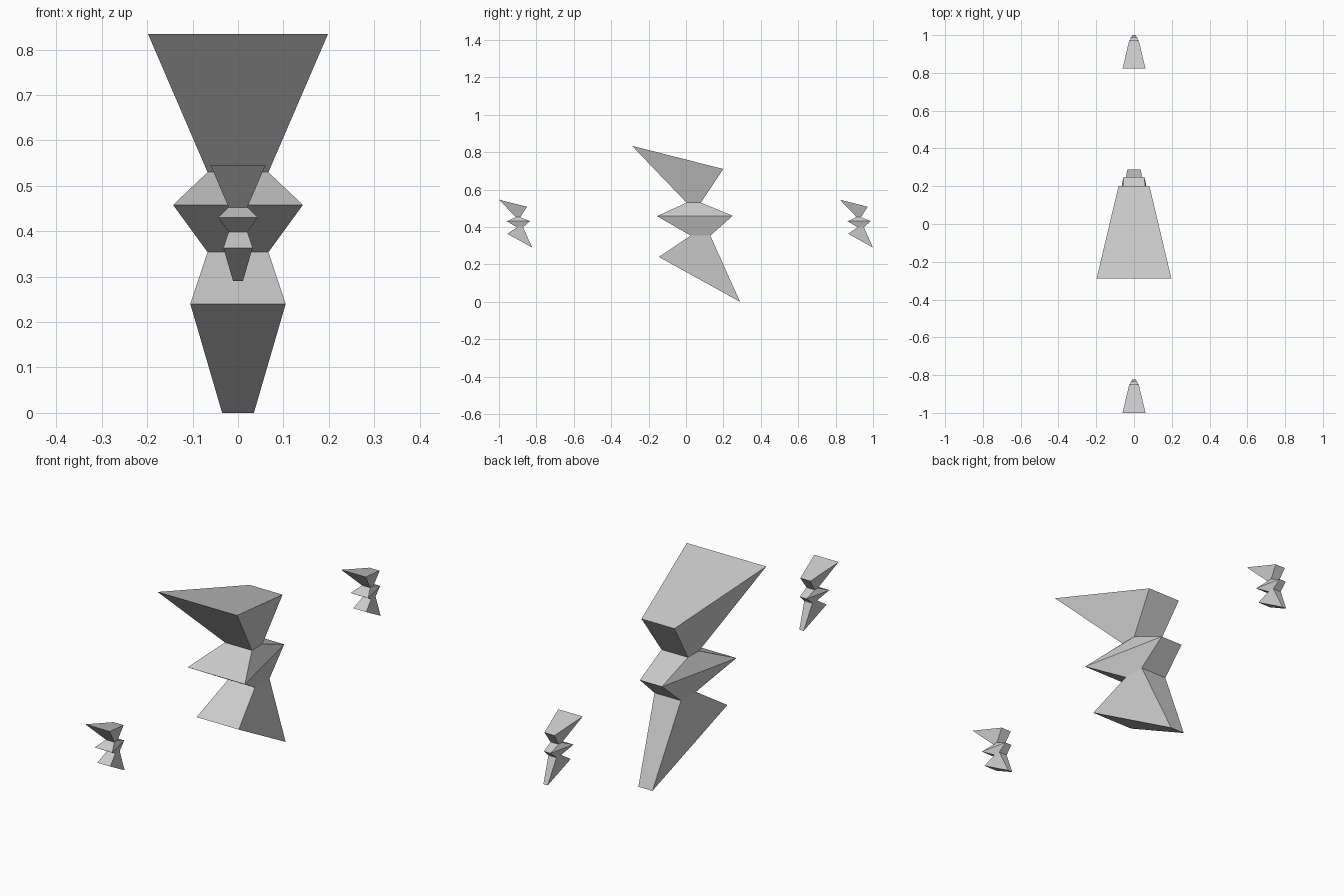
import bpy, bmesh

if "Cube" in bpy.data.objects:
    bpy.data.objects.remove(bpy.data.objects["Cube"])

# Rungs of the bolt, bottom to top:
# (front y, front z, front half width, back y, back z, back half width)
RUNGS = [
    (-0.145, 0.240, 0.105, 0.289, 0.000, 0.035),
    (0.025, 0.354, 0.067, 0.130, 0.354, 0.066),
    (-0.155, 0.458, 0.143, 0.250, 0.460, 0.055),
    (0.003, 0.530, 0.067, 0.080, 0.530, 0.066),
    (-0.289, 0.834, 0.198, 0.200, 0.710, 0.082),
]


def bolt(name, scale, y, z):
    """Zigzag solid skinned through the four-cornered rungs."""
    bm = bmesh.new()
    rings = []
    for fy, fz, fw, by, bz, bw in RUNGS:
        corners = [(-fw, fy, fz), (fw, fy, fz), (bw, by, bz), (-bw, by, bz)]
        rings.append([bm.verts.new(c) for c in corners])
    for low, high in zip(rings, rings[1:]):
        for i in range(4):
            j = (i + 1) % 4
            bm.faces.new((low[i], low[j], high[j], high[i]))
    bm.faces.new(rings[0][::-1])
    bm.faces.new(rings[-1])
    bmesh.ops.recalc_face_normals(bm, faces=bm.faces)
    mesh = bpy.data.meshes.new(name)
    bm.to_mesh(mesh)
    bm.free()
    obj = bpy.data.objects.new(name, mesh)
    bpy.context.collection.objects.link(obj)
    obj.scale = (scale,) * 3
    obj.location = (0, y, z)
    return obj


# Large central bolt and two small floating ones
bolt("large_bolt", 1.0, 0, 0)
for label, side in (("front", -1), ("back", 1)):
    bolt("small_bolt_" + label, 0.307, side * 0.911, 0.29)
